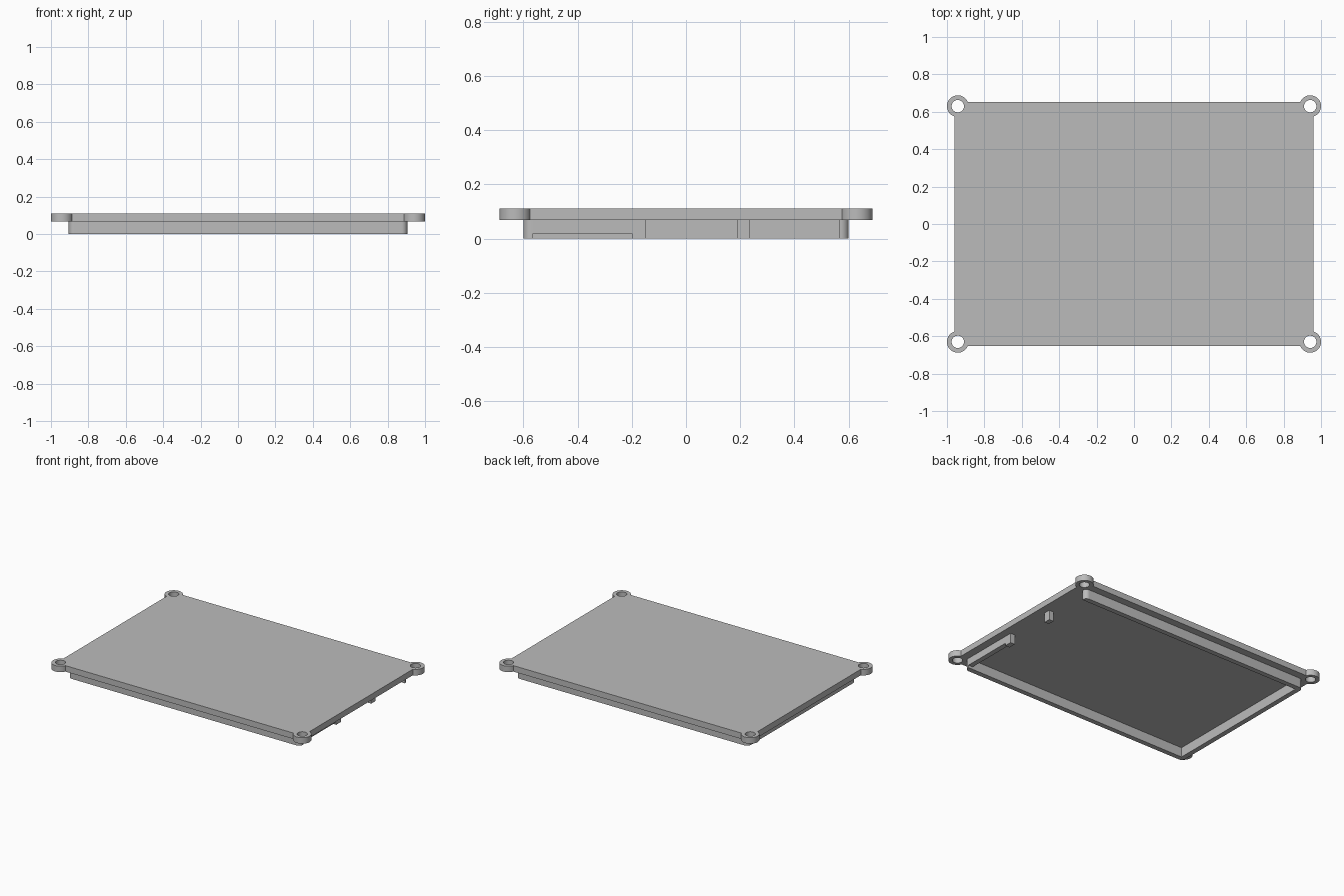
import bpy
import bmesh
from math import sqrt, atan2, cos, sin, pi

# Remove the default cube
cube = bpy.data.objects.get("Cube")
if cube:
    bpy.data.objects.remove(cube, do_unlink=True)

# Main dimensions
PLATE_X, PLATE_Y = 0.96, 0.652
PLATE_BOTTOM, PLATE_TOP = 0.068, 0.11
LUG_X, LUG_Y, LUG_R, HOLE_R = 0.942, 0.63, 0.058, 0.033
RIM_X, RIM_Y, RIM_R, WALL = 0.905, 0.6, 0.03, 0.035
QUADRANTS = [(1, 1), (-1, 1), (-1, -1), (1, -1)]

# Single colour
grey = bpy.data.materials.new("plain_grey")
grey.use_nodes = True
colour = (0.5, 0.5, 0.5, 1)
grey.diffuse_color = colour
grey.node_tree.nodes["Principled BSDF"].inputs["Base Color"].default_value = colour


def arc(cx, cy, r, start, end, steps):
    angles = [start + (end - start) * i / steps for i in range(steps + 1)]
    return [(cx + r * cos(a), cy + r * sin(a)) for a in angles]


def mirrored_corners(corner):
    """Repeat one corner's points in all quadrants, counter-clockwise."""
    points = []
    for sx, sy in QUADRANTS:
        ordered = corner if sx * sy > 0 else corner[::-1]
        points += [(sx * x, sy * y) for x, y in ordered]
    return points


def extrude_profile(name, loops, low, high):
    """Solid from closed outlines; inner loops become holes."""
    curve = bpy.data.curves.new(name, "CURVE")
    curve.dimensions = "2D"
    curve.fill_mode = "BOTH"
    curve.extrude = (high - low) / 2
    for loop in loops:
        spline = curve.splines.new("POLY")
        spline.points.add(len(loop) - 1)
        for point, (x, y) in zip(spline.points, loop):
            point.co = (x, y, 0, 1)
        spline.use_cyclic_u = True
    obj = bpy.data.objects.new(name, curve)
    bpy.context.collection.objects.link(obj)
    bpy.ops.object.select_all(action="DESELECT")
    obj.select_set(True)
    bpy.context.view_layer.objects.active = obj
    bpy.ops.object.convert(target="MESH")
    obj = bpy.context.view_layer.objects.active
    # Weld caps to sides and place at the right height
    bm = bmesh.new()
    bm.from_mesh(obj.data)
    bmesh.ops.remove_doubles(bm, verts=bm.verts, dist=0.0001)
    bmesh.ops.recalc_face_normals(bm, faces=bm.faces)
    bmesh.ops.translate(bm, verts=bm.verts, vec=(0, 0, (low + high) / 2))
    bm.to_mesh(obj.data)
    bm.free()
    obj.data.materials.clear()
    obj.data.materials.append(grey)
    bpy.ops.object.shade_smooth_by_angle(angle=pi / 6)
    return obj


# Cover plate with a round screw lug at each corner
dx, dy = PLATE_X - LUG_X, PLATE_Y - LUG_Y
start = atan2(-sqrt(LUG_R**2 - dx**2), dx)
end = atan2(dy, -sqrt(LUG_R**2 - dy**2))
outline = mirrored_corners(arc(LUG_X, LUG_Y, LUG_R, start, end, 32))
holes = [arc(sx * LUG_X, sy * LUG_Y, HOLE_R, 0, 2 * pi, 40)[:-1]
         for sx, sy in QUADRANTS]
extrude_profile("cover_plate", [outline] + holes, PLATE_BOTTOM, PLATE_TOP)

# Rim wall on three sides, open on the left side
inner_x, inner_y = RIM_X - WALL, RIM_Y - WALL
rim = [(RIM_X, inner_y)]
rim += mirrored_corners(arc(RIM_X - RIM_R, RIM_Y - RIM_R, RIM_R, 0, pi / 2, 10))
rim += [(RIM_X, -inner_y), (-inner_x, -inner_y), (-inner_x, inner_y)]
extrude_profile("rim_wall", [rim], 0, PLATE_BOTTOM)

# Partial walls in the open side: name, y start, y end, lower height
for name, y0, y1, low in [("side_wall_low", -inner_y, -0.2, 0.018),
                          ("side_wall_end", -0.2, -0.147, 0),
                          ("side_tab", 0.19, 0.237, 0)]:
    box = [(inner_x, y0), (RIM_X, y0), (RIM_X, y1), (inner_x, y1)]
    extrude_profile(name, [box], low, PLATE_BOTTOM)
